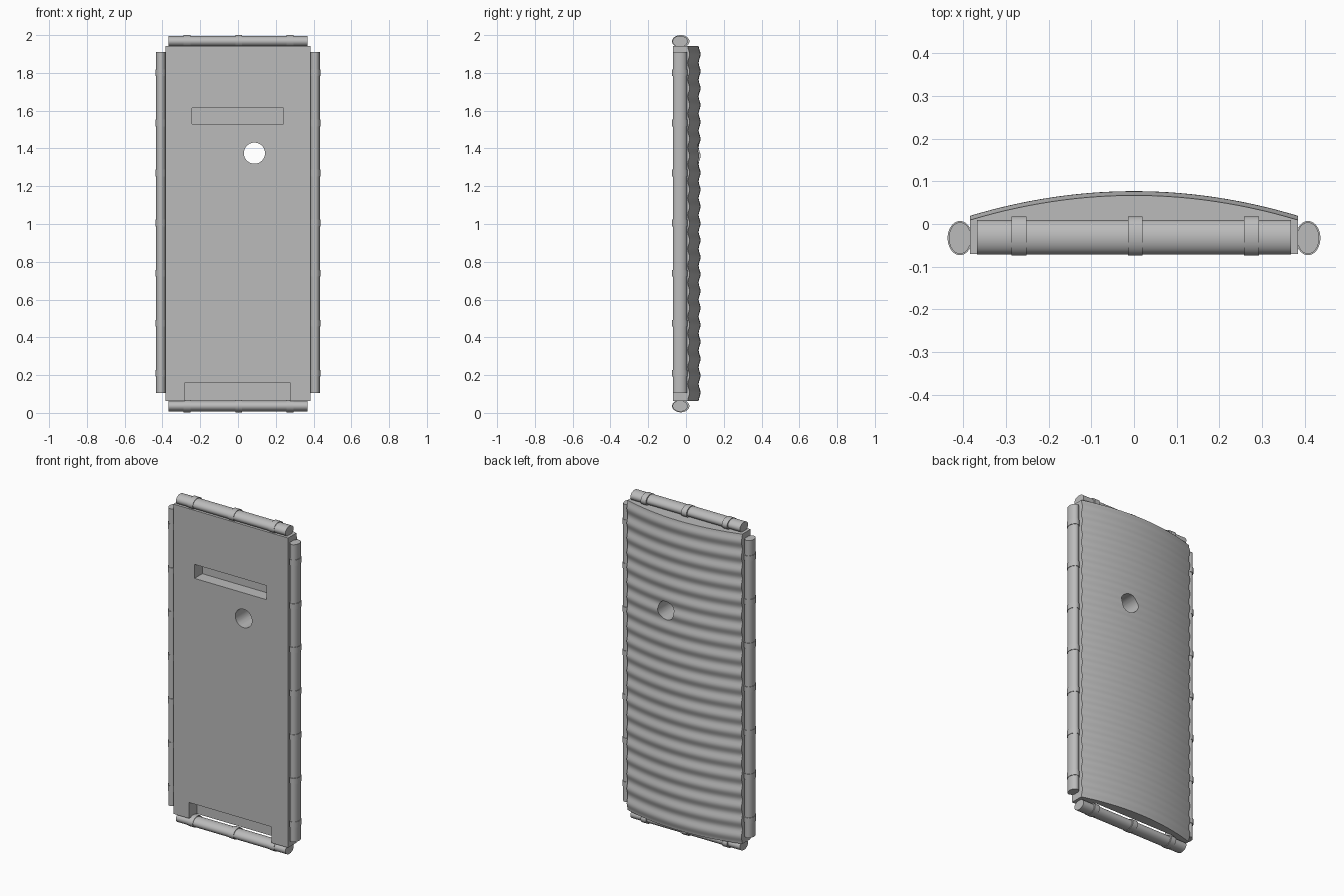
import bpy, bmesh, math
from mathutils import Matrix, Vector

if "Cube" in bpy.data.objects:
    bpy.data.objects.remove(bpy.data.objects["Cube"], do_unlink=True)

grey = bpy.data.materials.new("light_grey")
grey.use_nodes = True
grey.diffuse_color = (0.5, 0.5, 0.5, 1)
grey.node_tree.nodes["Principled BSDF"].inputs["Base Color"].default_value = (0.5, 0.5, 0.5, 1)

HALF_W, FRONT, BOTTOM, TOP = 0.385, -0.07, 0.063, 1.943
RIDGES, STEPS, COLS = 21, 10, 28


def finish(name, bm):
    bmesh.ops.recalc_face_normals(bm, faces=bm.faces)
    me = bpy.data.meshes.new(name)
    bm.to_mesh(me)
    bm.free()
    me.materials.append(grey)
    ob = bpy.data.objects.new(name, me)
    bpy.context.collection.objects.link(ob)
    return ob


def smooth(ob):
    bpy.ops.object.select_all(action='DESELECT')
    ob.select_set(True)
    bpy.context.view_layer.objects.active = ob
    bpy.ops.object.shade_smooth_by_angle(angle=math.radians(40))


def cylinder(bm, centre, radii, length, axis):
    """Oval cylinder along x, y or z; radii are given in axis order."""
    turn = {'X': Matrix.Rotation(math.pi / 2, 4, 'Y'),
            'Y': Matrix.Rotation(math.pi / 2, 4, 'X'),
            'Z': Matrix.Identity(4)}[axis]
    size = list(radii)
    size.insert('XYZ'.index(axis), length)
    mat = Matrix.Translation(centre) @ Matrix.Diagonal((*size, 1)) @ turn
    bmesh.ops.create_cone(bm, cap_ends=True, segments=40, radius1=1, radius2=1, depth=1, matrix=mat)


def box(name, lo, hi):
    lo, hi = Vector(lo), Vector(hi)
    bm = bmesh.new()
    mat = Matrix.Translation((lo + hi) / 2) @ Matrix.Diagonal((*(hi - lo), 1))
    bmesh.ops.create_cube(bm, size=1, matrix=mat)
    return finish(name, bm)


# Panel: flat front, bowed back with horizontal corrugations
bm = bmesh.new()
rows = []
for r in range(RIDGES * STEPS + 1):
    z = BOTTOM + (TOP - BOTTOM) * r / (RIDGES * STEPS)
    wave = -0.005 * math.cos(2 * math.pi * r / STEPS)
    ring = [bm.verts.new((-HALF_W, FRONT, z))]
    for c in range(COLS + 1):
        t = 2 * c / COLS - 1
        ring.append(bm.verts.new((HALF_W * t, 0.072 - 0.058 * t * t + wave, z)))
    ring.append(bm.verts.new((HALF_W, FRONT, z)))
    rows.append(ring)
for low, high in zip(rows, rows[1:]):
    for i in range(len(low)):
        j = (i + 1) % len(low)
        bm.faces.new((low[i], low[j], high[j], high[i]))
bm.faces.new(rows[0])
bm.faces.new(rows[-1])
panel = finish("corrugated_panel", bm)

# Openings: upper slot, lower notch and the round through hole
bm = bmesh.new()
cylinder(bm, (0.087, 0, 1.375), (0.056, 0.056), 0.5, 'Y')
cutters = [
    finish("hole_cutter", bm),
    box("slot_cutter", (-0.243, -0.2, 1.53), (0.24, 0.005, 1.615)),
    box("notch_cutter", (-0.28, -0.2, 0.0), (0.275, 0.005, 0.16)),
]
bpy.context.view_layer.objects.active = panel
for cutter in cutters:
    cutter.hide_render = True
    mod = panel.modifiers.new("cut", 'BOOLEAN')
    mod.operation, mod.solver, mod.object = 'DIFFERENCE', 'EXACT', cutter
    bpy.ops.object.modifier_apply(modifier=mod.name)
    bpy.data.objects.remove(cutter, do_unlink=True)
smooth(panel)

# Edge rails: oval rods with raised collars
for name, z in (("bottom_rail", 0.036), ("top_rail", 1.967)):
    bm = bmesh.new()
    cylinder(bm, (0, -0.031, z), (0.040, 0.029), 0.735, 'X')
    for x in (-0.27, 0.003, 0.275):
        cylinder(bm, (x, -0.028, z), (0.046, 0.033), 0.035, 'X')
    smooth(finish(name, bm))

for name, side in (("left_rail", 1), ("right_rail", -1)):
    bm = bmesh.new()
    x = side * 0.408
    cylinder(bm, (x, -0.033, 1.007), (0.026, 0.037), 1.805, 'Z')
    for k in range(7):
        cylinder(bm, (x, -0.033, 0.21 + 0.265 * k), (0.029, 0.040), 0.035, 'Z')
    smooth(finish(name, bm))
